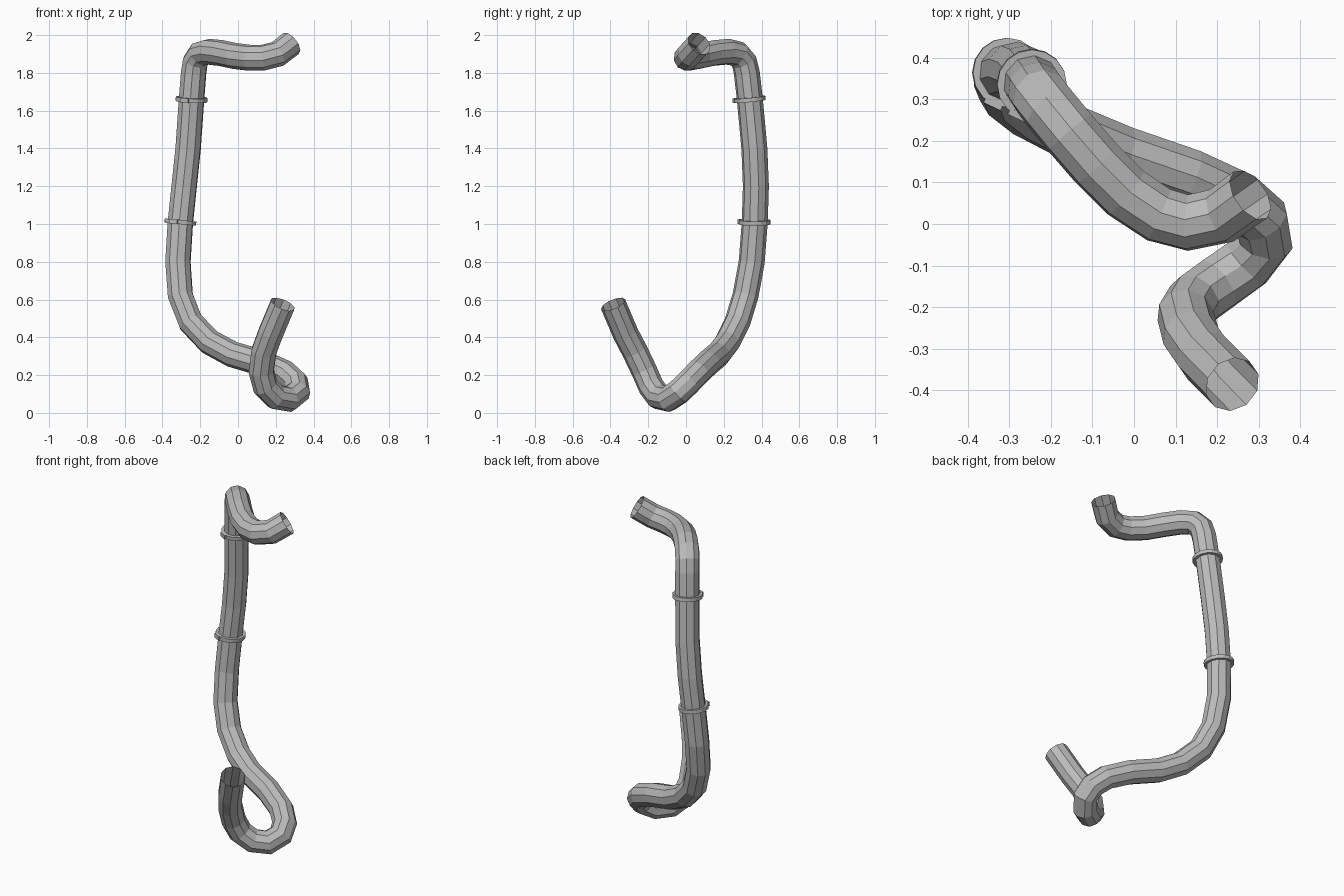
import bpy, bmesh, math
from mathutils import Vector, Matrix

cube = bpy.data.objects.get("Cube")
if cube:
    bpy.data.objects.remove(cube)

SIDES = 10
RADIUS = 0.069


def material(name, value):
    mat = bpy.data.materials.new(name)
    mat.use_nodes = True
    colour = (value, value, value, 1)
    mat.diffuse_color = colour
    mat.node_tree.nodes["Principled BSDF"].inputs["Base Color"].default_value = colour
    return mat


def add_object(name, bm, mat):
    mesh = bpy.data.meshes.new(name)
    bm.to_mesh(mesh)
    bm.free()
    mesh.materials.append(mat)
    obj = bpy.data.objects.new(name, mesh)
    bpy.context.collection.objects.link(obj)
    return obj


def sweep(name, path, radius, mat):
    """Open-ended faceted tube whose rings are carried along the path without twist."""
    bm = bmesh.new()
    dirs = [(b - a).normalized() for a, b in zip(path, path[1:])]
    tangents = [dirs[0]] + [(a + b).normalized() for a, b in zip(dirs, dirs[1:])] + [dirs[-1]]
    side = tangents[0].orthogonal().normalized()
    rings = []
    for i, (point, tangent) in enumerate(zip(path, tangents)):
        if i:
            side = tangents[i - 1].rotation_difference(tangent) @ side
        up = tangent.cross(side)
        rings.append([bm.verts.new(point + radius * (math.cos(a) * side + math.sin(a) * up))
                      for a in (math.tau * k / SIDES for k in range(SIDES))])
    for lower, upper in zip(rings, rings[1:]):
        for k in range(SIDES):
            n = (k + 1) % SIDES
            bm.faces.new((lower[k], lower[n], upper[n], upper[k]))
    return add_object(name, bm, mat)


def clamp(name, centre, axis, mat):
    """Thin band round the hose with a small screw block on its front."""
    bm = bmesh.new()
    count, half = 16, 0.011
    inner, outer = RADIUS - 0.003, 0.084
    profile = [(inner, -half), (outer, -half), (outer, half), (inner, half)]
    rings = []
    for k in range(count):
        a = math.tau * k / count
        rings.append([bm.verts.new((r * math.cos(a), r * math.sin(a), z)) for r, z in profile])
    for k in range(count):
        a, b = rings[k], rings[(k + 1) % count]
        for j in range(4):
            n = (j + 1) % 4
            bm.faces.new((a[j], b[j], b[n], a[n]))
    # screw block
    place = Matrix.Rotation(math.radians(-25), 4, 'Z') @ Matrix.Translation((0, -0.082, 0))
    bmesh.ops.create_cube(bm, size=1, matrix=place @ Matrix.Diagonal((0.045, 0.016, 0.024, 1)))
    bmesh.ops.recalc_face_normals(bm, faces=bm.faces)
    obj = add_object(name, bm, mat)
    turn = Vector((0, 0, 1)).rotation_difference(Vector(axis).normalized())
    obj.matrix_world = Matrix.Translation(centre) @ turn.to_matrix().to_4x4()


grey = material("hose grey", 0.5)

# hose centre line, from the upper mouth to the lower mouth
path = [Vector(p) for p in (
    (.28, .07, 1.955), (.21, .02, 1.9), (.13, .003, 1.88), (.06, .022, 1.88),
    (-.02, .075, 1.89), (-.09, .145, 1.905), (-.155, .22, 1.912), (-.2, .275, 1.9),
    (-.226, .308, 1.86), (-.235, .322, 1.8), (-.246, .338, 1.66), (-.264, .362, 1.4),
    (-.285, .37, 1.2), (-.305, .364, 1.01), (-.318, .348, .8), (-.305, .315, .62),
    (-.25, .272, .48), (-.15, .22, .375), (-.03, .17, .31), (.13, .115, .263),
    (.25, .06, .21), (.305, .012, .16), (.315, -.04, .11), (.27, -.095, .073),
    (.2, -.145, .085), (.145, -.185, .14), (.124, -.22, .22), (.137, -.27, .325),
    (.172, -.32, .42), (.237, -.386, .575))]
sweep("hose", path, RADIUS, grey)

# hose clamps
clamp("upper_clamp", (-.246, .337, 1.66), (.05, -.1, 1), grey)
clamp("lower_clamp", (-.305, .364, 1.01), (.1, 0, 1), grey)
